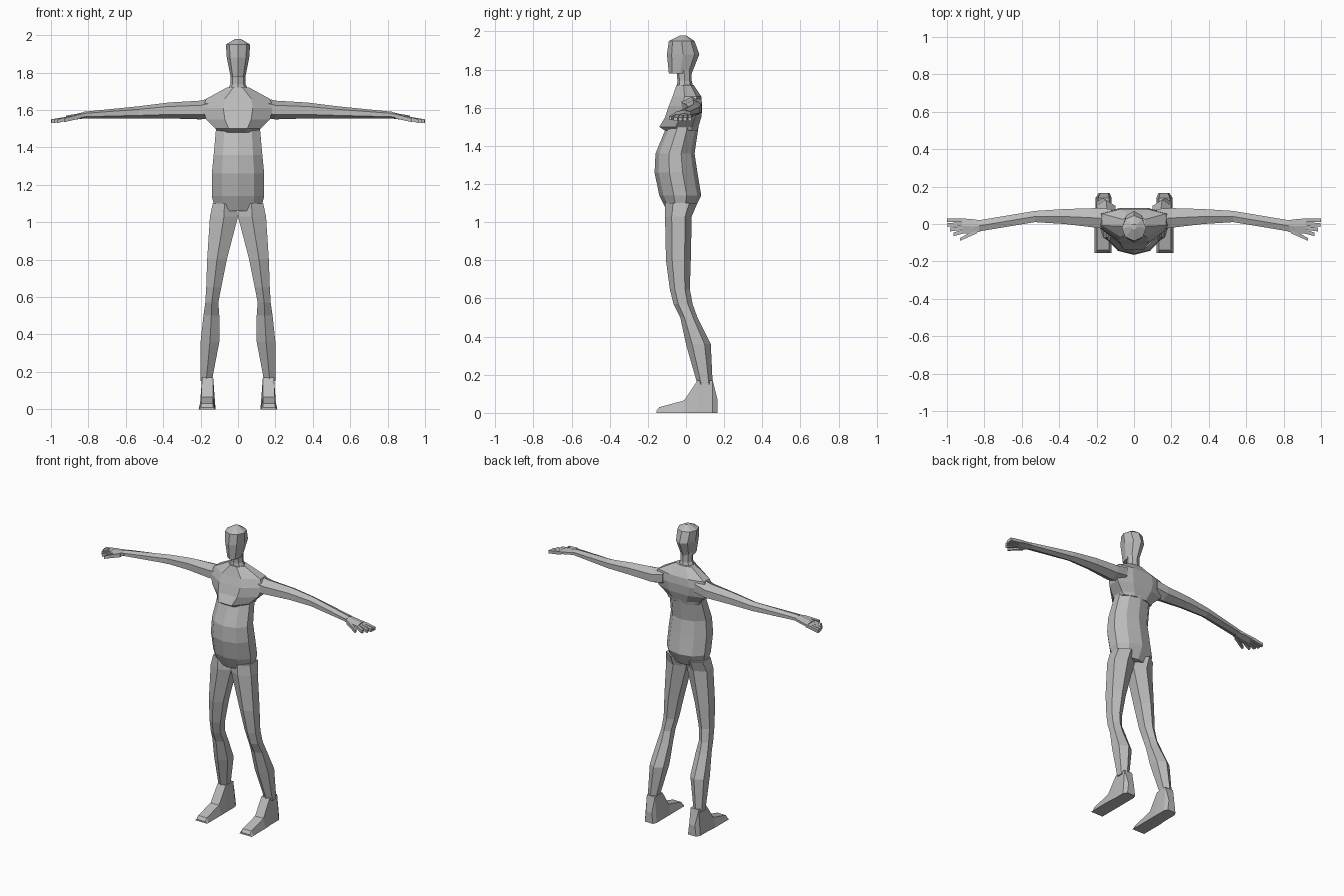
import bpy
import bmesh
from math import cos, sin, tau

if "Cube" in bpy.data.objects:
    bpy.data.objects.remove(bpy.data.objects["Cube"], do_unlink=True)

shade = (.5, .5, .5, 1)
grey = bpy.data.materials.new("plain grey")
grey.use_nodes = True
grey.diffuse_color = shade
grey.node_tree.nodes["Principled BSDF"].inputs["Base Color"].default_value = shade


def section(sides, flat_front=False, lean=0, taper=0):
    """Regular polygon filling a unit square; lean moves its sides back, taper narrows its far edge."""
    turn = .5 if flat_front else 0
    angles = [tau * (step + turn) / sides for step in range(sides)]
    wide = max(abs(sin(angle)) for angle in angles)
    deep = max(abs(cos(angle)) for angle in angles)
    points = []
    for angle in angles:
        across, along = sin(angle) / wide, -cos(angle) / deep
        across *= 1 - taper * (along + 1) / 2
        along += lean * (1 - along ** 2)
        points.append((across, along))
    return points


def ring(at, across, along):
    """One cross-section: its position on the axis and its two (low, high) bounds."""
    return at, across, along


def body_ring(z, half, front, back):
    """A cross-section that is symmetric about the middle of the body."""
    return ring(z, (-half, half), (front, back))


def between(bounds, fraction):
    low, high = bounds
    return (low + high + fraction * (high - low)) / 2


def loft(name, rings, outline, axis="z", mirrored=False):
    """Skin the rings along an axis, close both ends and optionally copy to the other side."""
    bm = bmesh.new()
    loops = []
    for at, across, along in rings:
        loop = []
        for u, v in outline:
            u, v = between(across, u), between(along, v)
            place = {"x": (at, u, v), "y": (u, at, v), "z": (u, v, at)}[axis]
            loop.append(bm.verts.new(place))
        loops.append(loop)
    for low, high in zip(loops, loops[1:]):
        for i in range(len(outline)):
            bm.faces.new((low[i - 1], low[i], high[i], high[i - 1]))
    bm.faces.new(loops[0])
    bm.faces.new(loops[-1])
    bmesh.ops.recalc_face_normals(bm, faces=bm.faces)
    mesh = bpy.data.meshes.new(name)
    bm.to_mesh(mesh)
    bm.free()
    mesh.materials.append(grey)
    part = bpy.data.objects.new(name, mesh)
    bpy.context.collection.objects.link(part)
    if mirrored:
        mirror = part.modifiers.new("other side", "MIRROR")
        mirror.use_mirror_merge = False


# Abdomen, from the crotch over the seat and belly to the ribs
loft("abdomen", [
    body_ring(z=1.06, half=.12, front=-.1, back=.04),
    body_ring(z=1.14, half=.14, front=-.14, back=.08),
    body_ring(z=1.26, half=.14, front=-.165, back=.06),
    body_ring(z=1.36, half=.13, front=-.16, back=.045),
    body_ring(z=1.53, half=.115, front=-.09, back=.07),
], section(sides=10))

# Chest, overhanging the belly and sloping back to the shoulders
loft("chest", [
    body_ring(z=1.48, half=.11, front=-.11, back=.06),
    body_ring(z=1.5, half=.12, front=-.14, back=.065),
    body_ring(z=1.55, half=.17, front=-.11, back=.08),
    body_ring(z=1.61, half=.19, front=-.09, back=.085),
    body_ring(z=1.66, half=.17, front=-.07, back=.08),
    body_ring(z=1.72, half=.06, front=-.05, back=.04),
], section(sides=8, flat_front=True, lean=.3))

# Neck and head
loft("neck", [
    body_ring(z=1.7, half=.06, front=-.05, back=.04),
    body_ring(z=1.74, half=.04, front=-.045, back=.03),
    body_ring(z=1.8, half=.04, front=-.05, back=.03),
], section(sides=8))
loft("head", [
    body_ring(z=1.78, half=.04, front=-.09, back=.03),
    body_ring(z=1.88, half=.06, front=-.1, back=.07),
    body_ring(z=1.95, half=.065, front=-.09, back=.045),
    body_ring(z=1.98, half=.015, front=-.03, back=0),
], section(sides=8))

# Legs, from the hip through knee and calf to the ankle
loft("leg", [
    ring(at=1.1, across=(.01, .135), along=(-.11, .06)),
    ring(at=1.03, across=(0, .15), along=(-.11, .03)),
    ring(at=.8, across=(.06, .165), along=(-.105, .025)),
    ring(at=.65, across=(.09, .17), along=(-.085, .02)),
    ring(at=.57, across=(.105, .175), along=(-.065, .035)),
    ring(at=.5, across=(.1, .185), along=(-.03, .06)),
    ring(at=.36, across=(.1, .2), along=(0, .13)),
    ring(at=.15, across=(.14, .2), along=(.06, .14)),
], section(sides=6), mirrored=True)

# Feet, from heel to toe, narrower above than at the sole
loft("foot", [
    ring(at=.165, across=(.13, .19), along=(0, .07)),
    ring(at=.14, across=(.12, .205), along=(0, .17)),
    ring(at=.06, across=(.12, .205), along=(0, .17)),
    ring(at=-.01, across=(.12, .21), along=(0, .065)),
    ring(at=-.14, across=(.12, .21), along=(0, .03)),
    ring(at=-.155, across=(.12, .21), along=(0, .01)),
], section(sides=4, flat_front=True, taper=.3), axis="y", mirrored=True)

# Arms and palms, from the shoulder outward
limb = section(sides=6)
loft("arm", [
    ring(at=.12, across=(-.03, .08), along=(1.56, 1.67)),
    ring(at=.2, across=(-.02, .085), along=(1.55, 1.65)),
    ring(at=.37, across=(0, .08), along=(1.555, 1.64)),
    ring(at=.53, across=(.01, .07), along=(1.555, 1.62)),
    ring(at=.83, across=(-.04, .02), along=(1.555, 1.59)),
], limb, axis="x", mirrored=True)
loft("palm", [
    ring(at=.82, across=(-.04, .02), along=(1.555, 1.59)),
    ring(at=.86, across=(-.05, .025), along=(1.55, 1.58)),
    ring(at=.92, across=(-.05, .03), along=(1.54, 1.57)),
], limb, axis="x", mirrored=True)

# Fingers fan out and get shorter toward the thumb
block = section(sides=4, flat_front=True)
for i, finger in enumerate(("little", "ring", "middle", "index")):
    root = .02 - .02 * i
    tip = .02 - .025 * i
    loft(finger + "_finger", [
        ring(at=.91, across=(root - .01, root + .01), along=(1.545, 1.565)),
        ring(at=1 - .004 * i ** 2, across=(tip - .01, tip + .01), along=(1.53, 1.55)),
    ], block, axis="x", mirrored=True)
loft("thumb", [
    ring(at=.84, across=(-.05, -.025), along=(1.555, 1.58)),
    ring(at=.93, across=(-.09, -.075), along=(1.535, 1.555)),
], block, axis="x", mirrored=True)
